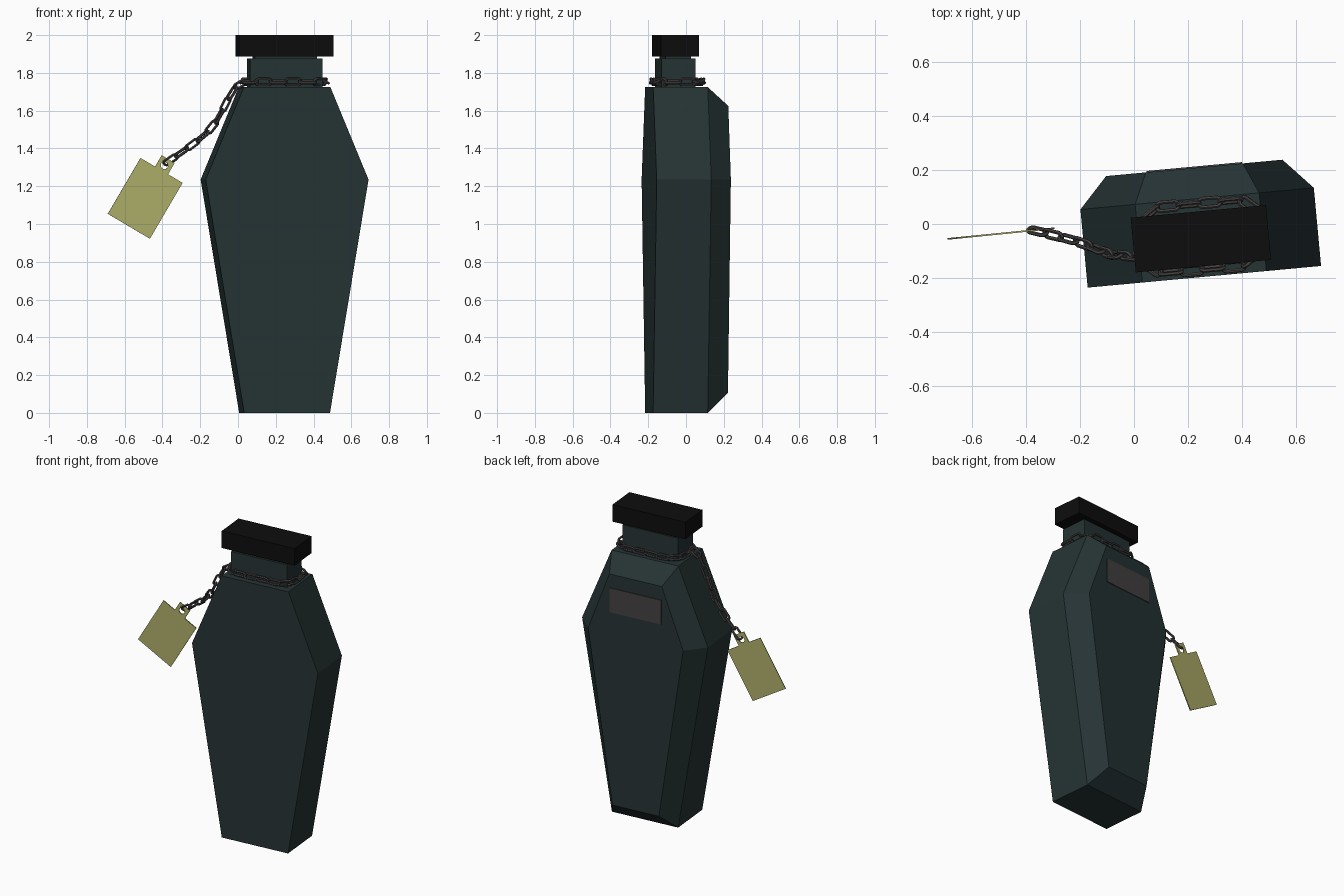
import bpy, bmesh, math
from mathutils import Matrix, Vector, Quaternion

cube = bpy.data.objects.get("Cube")
if cube:
    bpy.data.objects.remove(cube, do_unlink=True)

# Local frame of the bottle: x across, y from front to back
FRAME = Matrix.Translation((0.26, -0.195, 0)) @ Matrix.Rotation(math.radians(5.3), 4, 'Z')


def material(name, rgb):
    mat = bpy.data.materials.new(name)
    mat.use_nodes = True
    mat.diffuse_color = (*rgb, 1)
    bsdf = next(n for n in mat.node_tree.nodes if n.type == 'BSDF_PRINCIPLED')
    bsdf.inputs["Base Color"].default_value = (*rgb, 1)
    return mat


glass = material("dark teal glass", (0.019, 0.033, 0.034))
black = material("black cap", (0.004, 0.004, 0.004))
iron = material("dark iron", (0.065, 0.057, 0.057))
grey = material("grey label", (0.058, 0.053, 0.053))
brass = material("pale brass", (0.43, 0.43, 0.145))


def finish(name, bm, mat, matrix=FRAME):
    bmesh.ops.recalc_face_normals(bm, faces=bm.faces)
    mesh = bpy.data.meshes.new(name)
    bm.to_mesh(mesh)
    bm.free()
    mesh.transform(matrix)
    mesh.materials.append(mat)
    obj = bpy.data.objects.new(name, mesh)
    bpy.context.collection.objects.link(obj)
    return obj


def box(name, mat, centre, size):
    bm = bmesh.new()
    bmesh.ops.create_cube(bm, size=1, matrix=Matrix.Translation(centre) @ Matrix.Diagonal((*size, 1)))
    return finish(name, bm, mat)


# Coffin-shaped body: half outline mirrored, stacked front to back
def outline(half, y):
    right = [(x, y, z) for x, z in half]
    return right + [(-x, y, z) for x, y, z in reversed(right)]


wide = [(0.228, 0), (0.433, 1.235), (0.23, 1.725)]
narrow = [(0.16, 0.105), (0.327, 1.235), (0.18, 1.625)]
bm = bmesh.new()
rings = [[bm.verts.new(p) for p in outline(half, y)]
         for half, y in ((wide, 0), (wide, 0.29), (narrow, 0.404))]
bm.faces.new(rings[0])
bm.faces.new(rings[-1])
for a, b in zip(rings, rings[1:]):
    for i in range(len(a)):
        j = (i + 1) % len(a)
        bm.faces.new((a[i], a[j], b[j], b[i]))
finish("bottle_body", bm, glass)

# Neck, stopper, cap and back label
box("neck", glass, (0, 0.139, 1.795), (0.383, 0.18, 0.16))
box("stopper", glass, (0, 0.139, 1.88), (0.33, 0.135, 0.03))
box("cap", black, (0, 0.141, 1.944), (0.502, 0.203, 0.112))
box("back_label", grey, (0, 0.405, 1.455), (0.355, 0.008, 0.16))


# One stretched ring, placed along a path with alternating roll
def add_link(bm, matrix, length=0.098, width=0.05, wire=0.0075, major=12, minor=6):
    radius = width / 2 - wire
    stretch = (length - width) / 2
    grid = []
    for i in range(major):
        a = 2 * math.pi * (i + 0.5) / major
        shift = math.copysign(stretch, math.cos(a))
        ring = []
        for k in range(minor):
            b = 2 * math.pi * k / minor
            r = radius + wire * math.cos(b)
            p = Vector((r * math.cos(a) + shift, r * math.sin(a), wire * math.sin(b)))
            ring.append(bm.verts.new(matrix @ p))
        grid.append(ring)
    for i in range(major):
        a, b = grid[i], grid[(i + 1) % major]
        for k in range(minor):
            m = (k + 1) % minor
            bm.faces.new((a[k], b[k], b[m], a[m]))


def point_at(path, distance):
    for a, b in zip(path, path[1:]):
        step = (b - a).length
        if distance <= step:
            return a.lerp(b, distance / step)
        distance -= step
    return path[-1]


def chain(name, path, count, roll):
    total = sum((b - a).length for a, b in zip(path, path[1:]))
    pitch = total / count
    bm = bmesh.new()
    for i in range(count):
        a, b = point_at(path, i * pitch), point_at(path, (i + 1) * pitch)
        turn = (b - a).to_track_quat('X', 'Z')
        spin = Quaternion((1, 0, 0), math.radians(roll + 90 * (i % 2)))
        add_link(bm, Matrix.Translation((a + b) / 2) @ (turn @ spin).to_matrix().to_4x4())
    finish(name, bm, iron, Matrix.Identity(4))


# Chain loop around the neck
hx, hy, cut = 0.218, 0.122, 0.05
corner = [(hx, hy - cut), (hx - cut, hy)]
quarter = corner + [(-x, y) for x, y in reversed(corner)]
loop = quarter + [(-x, -y) for x, y in quarter]
loop.append(loop[0])
chain("neck_chain", [FRAME @ Vector((x, y + 0.15, 1.752)) for x, y in loop], 16, 20)

# Chain hanging down to the tag
hang = [(0.045, -0.125, 1.76), (0.0, -0.12, 1.745), (-0.06, -0.115, 1.65), (-0.1, -0.11, 1.565),
        (-0.15, -0.085, 1.495), (-0.24, -0.055, 1.42), (-0.385, -0.02, 1.32)]
chain("hanging_chain", [Vector(p) for p in hang], 9, 50)

# Tag with a pierced tab
half_tag = [(0.13, 0), (0.13, 0.343), (0.04, 0.343), (0.04, 0.413)]
shape = half_tag + [(-x, y) for x, y in reversed(half_tag)]
hole = [(0.02 * math.cos(t * math.pi / 5), 0.373 + 0.02 * math.sin(t * math.pi / 5)) for t in range(10)]
curve = bpy.data.curves.new("tag_outline", 'CURVE')
curve.dimensions = '2D'
curve.fill_mode = 'BOTH'
curve.extrude = 0.003
for points in (shape, hole):
    spline = curve.splines.new('POLY')
    spline.points.add(len(points) - 1)
    for p, (x, y) in zip(spline.points, points):
        p.co = (x, y, 0, 1)
    spline.use_cyclic_u = True
helper = bpy.data.objects.new("tag_helper", curve)
bpy.context.collection.objects.link(helper)
bpy.context.view_layer.update()
flat = bpy.data.meshes.new_from_object(helper.evaluated_get(bpy.context.evaluated_depsgraph_get()))
bm = bmesh.new()
bm.from_mesh(flat)
bmesh.ops.remove_doubles(bm, verts=bm.verts, dist=0.0001)
bpy.data.objects.remove(helper, do_unlink=True)
bpy.data.meshes.remove(flat)
place = (Matrix.Translation((-0.578, -0.044, 0.988)) @ Matrix.Rotation(math.radians(5.7), 4, 'Z')
         @ Matrix.Rotation(math.radians(30.5), 4, 'Y') @ Matrix.Rotation(math.radians(90), 4, 'X'))
finish("tag", bm, brass, place)
